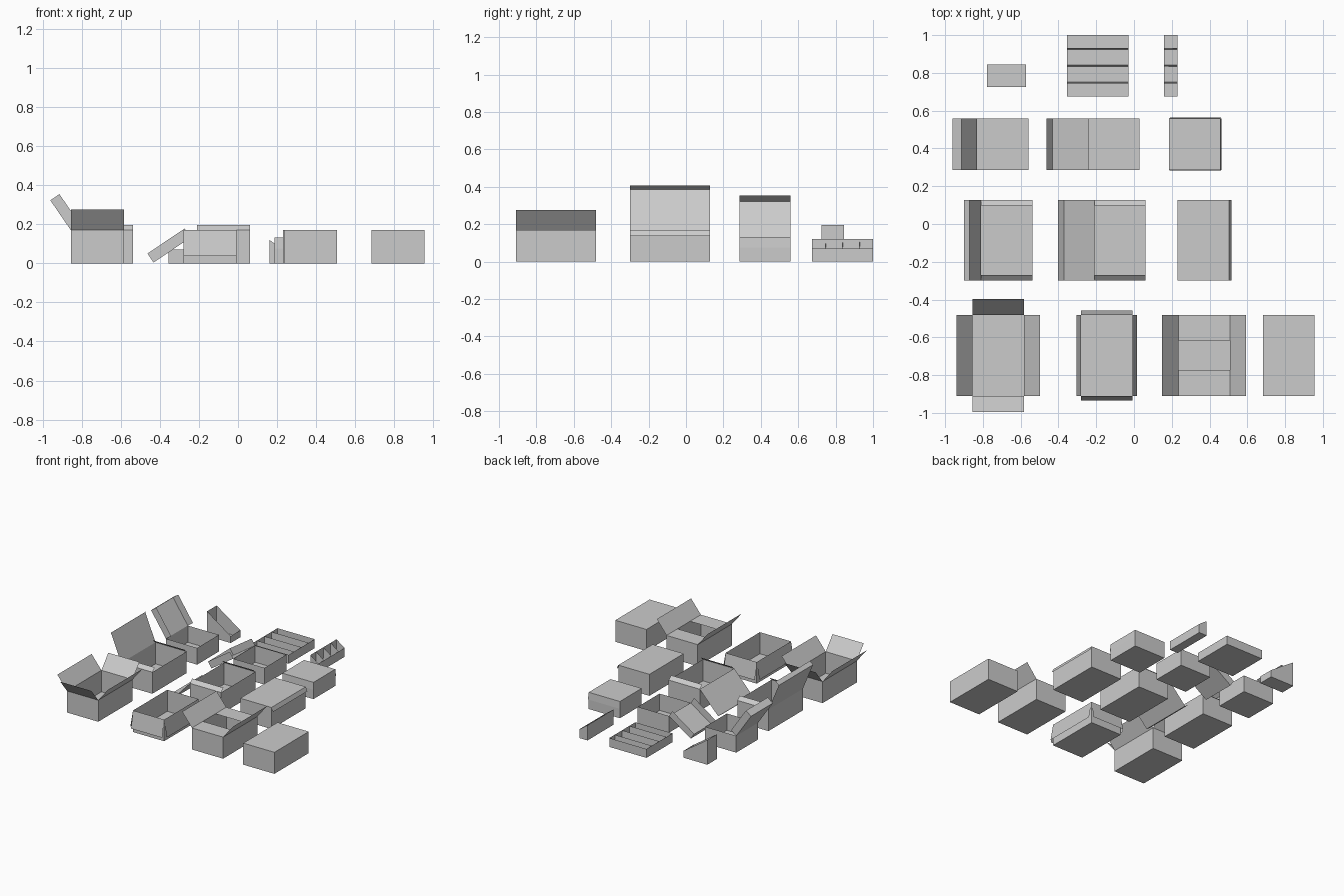
import bpy, bmesh
from math import radians, cos, sin
from mathutils import Vector

if "Cube" in bpy.data.objects:
    bpy.data.objects.remove(bpy.data.objects["Cube"])

W, D, H = 0.272, 0.428, 0.17      # shipping carton size
S, SH = 0.272, 0.132              # small square box size and height
FRONT, MID, ROW3 = -0.91, -0.30, 0.287


def sheet(name, faces):
    """One card object from a list of polygons."""
    bm = bmesh.new()
    for f in faces:
        bm.faces.new([bm.verts.new(p) for p in f])
    bmesh.ops.remove_doubles(bm, verts=bm.verts, dist=1e-5)
    me = bpy.data.meshes.new(name)
    bm.to_mesh(me)
    bm.free()
    ob = bpy.data.objects.new(name, me)
    bpy.context.collection.objects.link(ob)
    return ob


def body(name, x, y, w, d, hl, hr=None):
    """Open-topped card box; left and right wall heights may differ."""
    hr = hl if hr is None else hr
    base = [(x, y, hl), (x + w, y, hr), (x + w, y + d, hr), (x, y + d, hl)]
    low = [(px, py, 0) for px, py, _ in base]
    faces = [low[::-1]]
    for i in range(4):
        j = (i + 1) % 4
        faces.append([low[i], low[j], base[j], base[i]])
    return sheet(name, faces)


def flap(name, p, q, vec):
    """Rectangular flap hinged on edge p-q."""
    p, q, v = Vector(p), Vector(q), Vector(vec)
    return sheet(name, [[p, q, q + v, p + v]])


def four_flaps(name, x, y, length, angles):
    """Flaps on left, right, front, back; angle is elevation, outwards at 0."""
    x2, y2 = x + W, y + D
    edges = {"left": ((x, y), (x, y2), (-1, 0)), "right": ((x2, y2), (x2, y), (1, 0)),
             "front": ((x2, y), (x, y), (0, -1)), "back": ((x, y2), (x2, y2), (0, 1))}
    for (side, (p, q, n)), a in zip(edges.items(), angles):
        c, s = length * cos(radians(a)), length * sin(radians(a))
        flap(f"{name}_{side}_flap", (*p, H), (*q, H), (n[0] * c, n[1] * c, s))


def lid(name, x, y, d, h, tip, tuck, sides=False, splay=0.0):
    """Lid hinged on the left wall; tip and tuck are x-z offsets."""
    t, k = Vector((tip[0], 0, tip[1])), Vector((tuck[0], 0, tuck[1]))
    a, b = Vector((x, y, h)), Vector((x, y + d, h))
    faces = [[a, a + t, b + t, b], [a + t, a + t + k, b + t + k, b + t]]
    if sides:
        for e, o in ((a, -splay), (b, splay)):
            m = Vector((k.x, o, k.z))
            faces.append([e, e + t, e + t + m, e + m])
    return sheet(name, faces)


def dividers(name, x, y, w, d, hl, hr):
    """Three folded dividers running across a tray."""
    for i, f in enumerate((0.22, 0.5, 0.78)):
        c, faces = y + d * f, []
        for s in (-0.004, 0.004):
            faces.append([(x, c + s, 0), (x + w, c + s, 0), (x + w, c, hr), (x, c, hl)])
        sheet(f"{name}_divider_{i + 1}", faces)


# Front row: four-flap cartons (flaps raised, hanging, half folded, closed)
body("raised_carton", -0.855, FRONT, W, D, H)
four_flaps("raised_carton", -0.855, FRONT, 0.136, (51, 51, 51, 51))
body("hanging_carton", -0.28, FRONT, W, D, H)
four_flaps("hanging_carton", -0.28, FRONT, 0.136, (-80, -80, -80, -80))
body("half_carton", 0.235, FRONT, W, D, H)
four_flaps("half_carton", 0.235, FRONT, 0.136, (51, 51, 180, 180))
body("closed_carton", 0.683, FRONT, W, D, H)
flap("closed_carton_top", (0.683, FRONT, H), (0.683 + W, FRONT, H), (0, D, 0))

# Second row: hinged-lid cartons with small end flaps
for name, x, tip, tuck in (("upright_lid_carton", -0.81, (-0.09, 0.215), (0.028, 0.022)),
                           ("dropped_lid_carton", -0.21, (-0.16, -0.17), (-0.032, 0.022))):
    body(name, x, MID, W, D, H)
    lid(name + "_lid", x, MID, D, H, tip, tuck)
    flap(name + "_front_flap", (x, MID, H), (x + W, MID, H), (0, 0.03, 0.026))
    flap(name + "_back_flap", (x, MID + D, H), (x + W, MID + D, H), (0, -0.03, 0.026))
body("shut_lid_carton", 0.23, MID, W, D, H)
lid("shut_lid_carton_lid", 0.23, MID, D, H, (W, 0), (0.014, -0.032))

# Third row: square boxes whose lids have skirts
body("small_box_open", -0.83, ROW3, S, S, SH)
lid("small_box_open_lid", -0.83, ROW3, S, SH, (-0.13, 0.19), (0.046, 0.032), True)
body("small_box_dropped", -0.242, ROW3, S, S, SH)
lid("small_box_dropped_lid", -0.242, ROW3, S, SH, (-0.19, -0.128), (-0.031, 0.046), True)
body("small_box_shut", 0.186, ROW3, S, S, SH)
lid("small_box_shut_lid", 0.186, ROW3, S, SH, (S, 0), (0.004, -0.056), True, 0.004)

# Back row: magazine holder, divided tray, narrow sloped rack
body("magazine_holder", -0.778, 0.725, 0.207, 0.12, 0.195, 0.055)
body("divided_tray", -0.355, 0.675, 0.325, 0.325, 0.07)
dividers("divided_tray", -0.355, 0.675, 0.325, 0.325, 0.068, 0.068)
body("sloped_rack", 0.16, 0.675, 0.07, 0.325, 0.12, 0.07)
dividers("sloped_rack", 0.16, 0.675, 0.07, 0.325, 0.118, 0.068)
